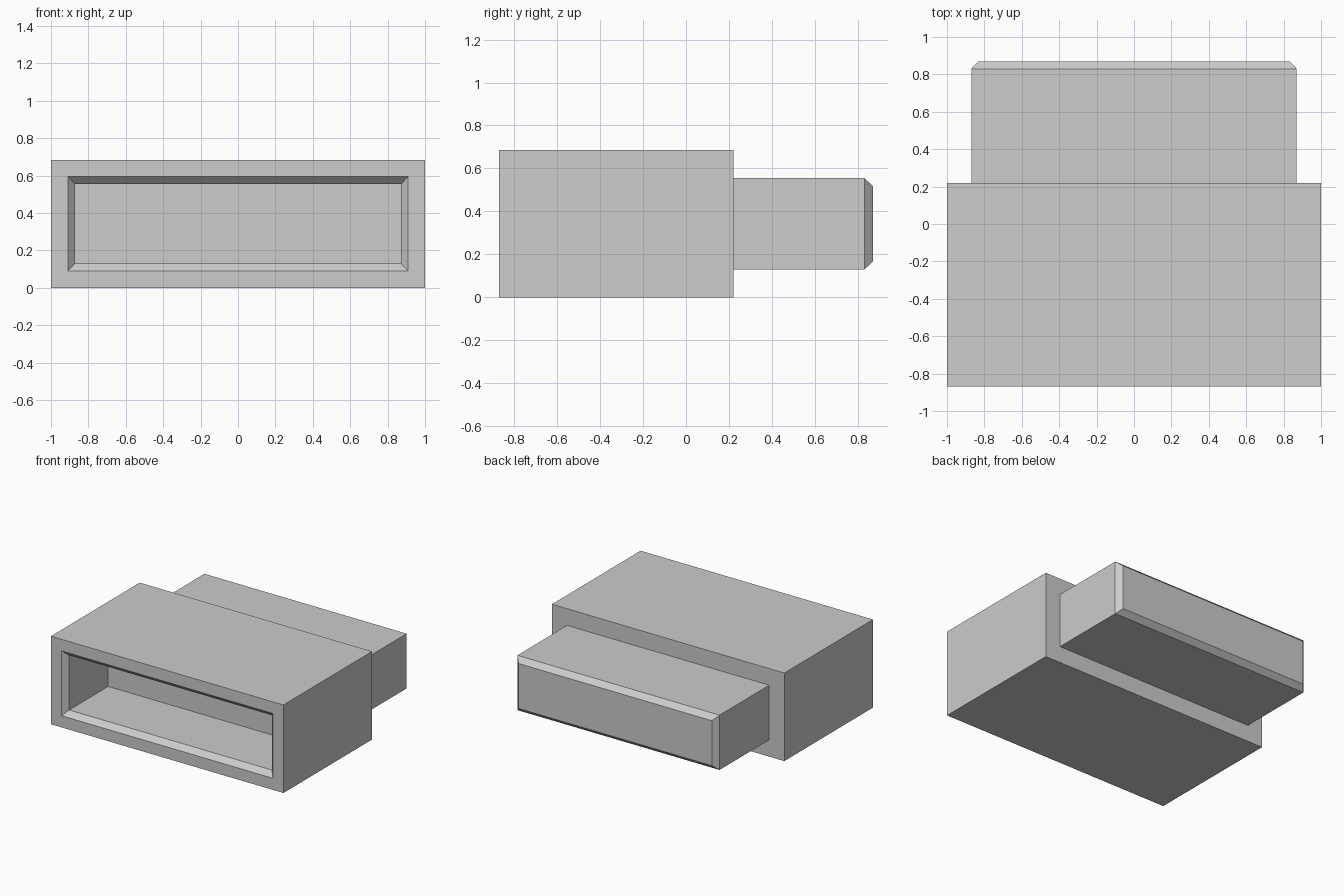
import bpy, bmesh

cube = bpy.data.objects.get("Cube")
if cube:
    bpy.data.objects.remove(cube, do_unlink=True)

# Single grey finish
grey = bpy.data.materials.new("plain_grey")
grey.use_nodes = True
colour = (0.604, 0.604, 0.604, 1)
grey.diffuse_color = colour
grey.node_tree.nodes["Principled BSDF"].inputs["Base Color"].default_value = colour

MID_Z = 0.3425
# Half width, half height and depth of each rectangle, from socket floor to plug tip
SECTIONS = [
    (0.872, 0.213, -0.35),   # socket end wall
    (0.872, 0.213, -0.83),   # inner edge of the socket chamfer
    (0.91, 0.252, -0.87),    # socket mouth
    (1.0, MID_Z, -0.87),     # body front
    (1.0, MID_Z, 0.22),      # body back
    (0.87, 0.213, 0.22),     # plug root
    (0.87, 0.213, 0.83),     # start of the plug chamfer
    (0.832, 0.175, 0.87),    # plug tip
]


def ring(bm, w, h, y):
    return [bm.verts.new((sx * w, y, MID_Z + sz * h))
            for sx, sz in ((-1, -1), (1, -1), (1, 1), (-1, 1))]


# Hollow block with a plug at the back, skinned through the sections
bm = bmesh.new()
rings = [ring(bm, *s) for s in SECTIONS]
for a, b in zip(rings, rings[1:]):
    for i in range(4):
        j = (i + 1) % 4
        bm.faces.new((a[i], a[j], b[j], b[i]))
bm.faces.new(rings[0])
bm.faces.new(rings[-1])
bmesh.ops.recalc_face_normals(bm, faces=bm.faces)

mesh = bpy.data.meshes.new("socket_block")
bm.to_mesh(mesh)
bm.free()
mesh.materials.append(grey)
block = bpy.data.objects.new("socket_block", mesh)
bpy.context.collection.objects.link(block)
